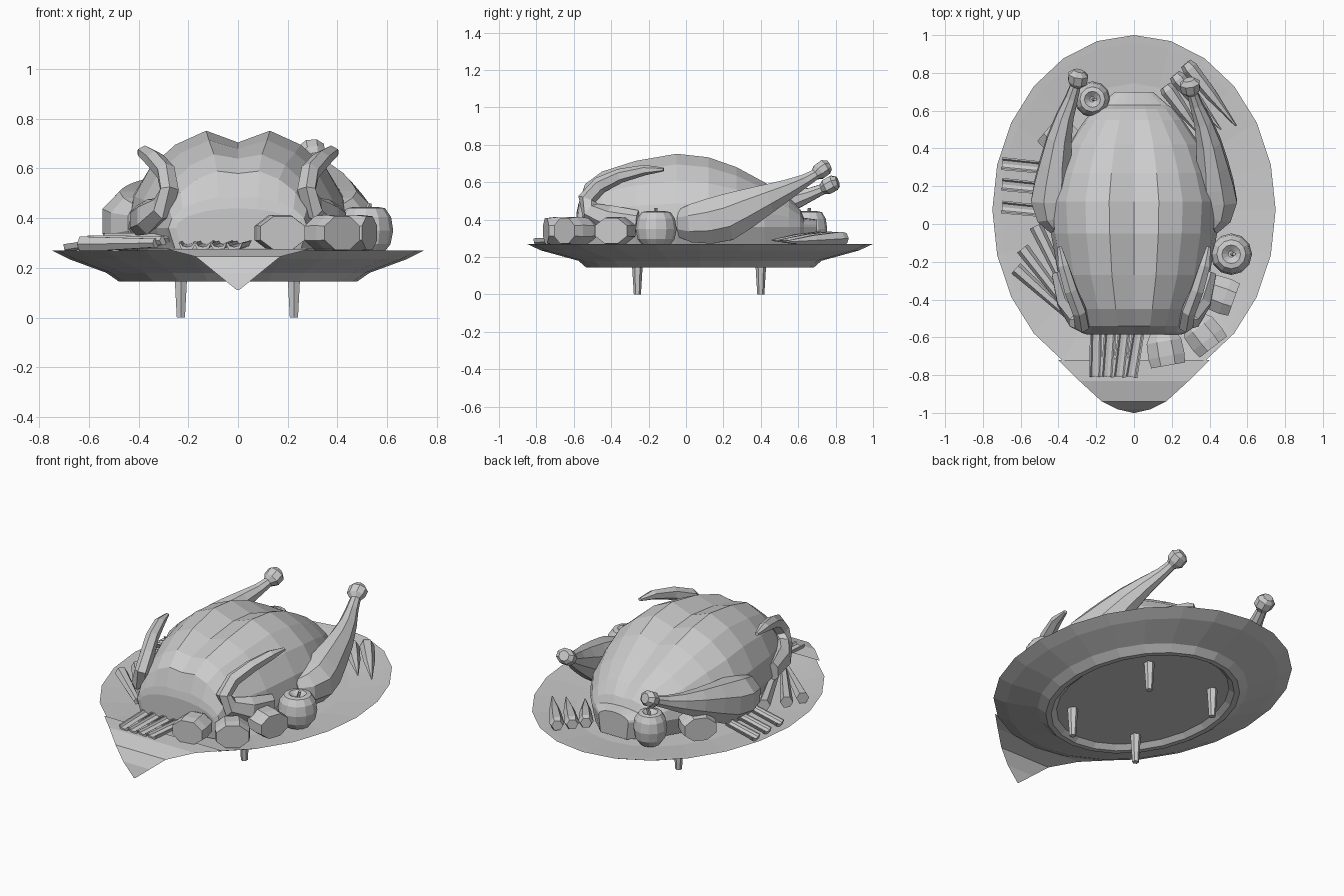
import bpy, math
from mathutils import Vector

old = bpy.data.objects.get("Cube")
if old:
    bpy.data.objects.remove(old, do_unlink=True)

GREY = (0.6, 0.6, 0.6, 1)
mat = bpy.data.materials.new("plain grey")
mat.use_nodes = True
mat.diffuse_color = GREY
mat.node_tree.nodes["Principled BSDF"].inputs["Base Color"].default_value = GREY


def skin(name, rings, caps=True, closed=True):
    """Join a series of equal point rings into one flat-shaded mesh."""
    n = len(rings[0])
    verts = [v for r in rings for v in r]
    faces = []
    for i in range(len(rings) - 1):
        for j in range(n if closed else n - 1):
            k = (j + 1) % n
            faces.append((i * n + j, i * n + k, (i + 1) * n + k, (i + 1) * n + j))
    if caps:
        faces.append(tuple(reversed(range(n))))
        faces.append(tuple(range(len(verts) - n, len(verts))))
    me = bpy.data.meshes.new(name)
    me.from_pydata(verts, [], faces)
    me.materials.append(mat)
    ob = bpy.data.objects.new(name, me)
    bpy.context.collection.objects.link(ob)
    bpy.context.view_layer.objects.active = ob
    bpy.ops.object.select_all(action='DESELECT')
    ob.select_set(True)
    bpy.ops.object.mode_set(mode='EDIT')
    bpy.ops.mesh.select_all(action='SELECT')
    bpy.ops.mesh.normals_make_consistent(inside=False)
    bpy.ops.object.mode_set(mode='OBJECT')
    return ob


def ngon(n, phase=0.5):
    return [(math.cos(2 * math.pi * (i + phase) / n),
             math.sin(2 * math.pi * (i + phase) / n)) for i in range(n)]


def lathe(name, cx, cy, rows, n):
    """Stack of ellipses given as (x radius, y radius, height)."""
    return skin(name, [[(cx + a * c, cy + b * s, z) for c, s in ngon(n, 0)]
                       for a, b, z in rows])


def tube(name, path, sizes, profile, ref=(0, 0, 1)):
    """Sweep a profile; sizes are (along ref, across ref) at each point."""
    pts = [Vector(p) for p in path]
    rings = []
    for i, p in enumerate(pts):
        t = (pts[min(i + 1, len(pts) - 1)] - pts[max(i - 1, 0)]).normalized()
        u = Vector(ref)
        u = (u - t * u.dot(t)).normalized()
        v = t.cross(u)
        a, b = sizes[i]
        rings.append([p + u * (a * x) + v * (b * y) for x, y in profile])
    return skin(name, rings)


# Platter with a raised foot ring and four pegs
lathe("platter", 0, 0.075, [
    (0.42, 0.55, 0.17), (0.45, 0.58, 0.145), (0.48, 0.61, 0.145),
    (0.53, 0.65, 0.18), (0.68, 0.85, 0.235), (0.75, 0.925, 0.27),
    (0.71, 0.885, 0.266), (0.52, 0.67, 0.24)], 24)
for x in (-0.23, 0.225):
    for y in (-0.26, 0.4):
        tube("platter_peg", [(x, y, 0), (x, y, 0.18)],
             [(0.019, 0.019), (0.03, 0.03)], ngon(6), (1, 0, 0))

# Napkin draped over the front rim
skin("napkin", [[(-w, y, z), (w, y, z)] for y, z, w in (
    (-0.72, 0.277, 0.40), (-0.83, 0.276, 0.29), (-0.94, 0.245, 0.17),
    (-0.98, 0.18, 0.09), (-1.0, 0.11, 0.004))], caps=False, closed=False)

# Bird body: arched sections along y with a groove down the breast
arch = [0, 17, 35, 53, 72, 90]
body = []
for y, w, top, groove in (
        (-0.585, 0.25, 0.44, 0), (-0.575, 0.28, 0.49, 0.01), (-0.54, 0.29, 0.60, 0.02),
        (-0.45, 0.33, 0.67, 0.03), (-0.27, 0.40, 0.73, 0.05), (-0.05, 0.44, 0.77, 0.065),
        (0.12, 0.45, 0.75, 0.06), (0.27, 0.41, 0.695, 0.05), (0.42, 0.35, 0.61, 0.04),
        (0.55, 0.26, 0.53, 0.02), (0.61, 0.21, 0.46, 0.01), (0.63, 0.18, 0.41, 0),
        (0.7, 0.1, 0.4, 0)):
    base = 0.36
    half = []
    for d in arch:
        a = math.radians(d)
        z = base + (top - base) * math.cos(a) - (groove if d == 0 else 0)
        half.append((w * math.sin(a), z))
    half.append((w * 0.88, 0.255))
    body.append([(x, y, z) for x, z in half] +
                [(-x, y, z) for x, z in reversed(half[1:])])
skin("bird_body", body)

# Drumsticks, one lifted higher than the other
for s, drop, push in ((1, 0, 0), (-1, 0.085, 0.045)):
    path, sizes = [], []
    for x, y, z, rx, rz in (
            (0.40, -0.03, 0.38, 0.05, 0.08), (0.425, 0.03, 0.38, 0.095, 0.11),
            (0.43, 0.12, 0.39, 0.125, 0.13), (0.425, 0.21, 0.41, 0.11, 0.135),
            (0.415, 0.31, 0.455, 0.09, 0.115), (0.395, 0.43, 0.51, 0.07, 0.085),
            (0.365, 0.54, 0.56, 0.05, 0.058), (0.33, 0.63, 0.605, 0.036, 0.038),
            (0.31, 0.69, 0.64, 0.03, 0.03), (0.30, 0.71, 0.655, 0.054, 0.046),
            (0.295, 0.745, 0.68, 0.056, 0.046), (0.29, 0.765, 0.69, 0.03, 0.03)):
        f = max(0, (y - 0.1) / 0.65)
        path.append((s * x, y + push * f, z - drop * f))
        sizes.append((rx, rz))
    tube("drumstick", path, sizes, ngon(8), (1, 0, 0))

# Folded wings: flat tip swept back, elbow at the front, thick upper part low
for s in (1, -1):
    tube("wing", [(s * x, y, z) for x, y, z in (
        (0.395, -0.12, 0.668), (0.375, -0.22, 0.665), (0.335, -0.35, 0.635),
        (0.29, -0.46, 0.585), (0.275, -0.53, 0.51), (0.305, -0.51, 0.44),
        (0.365, -0.41, 0.405), (0.41, -0.26, 0.39))],
        [(0.012, 0.01), (0.032, 0.028), (0.038, 0.038), (0.04, 0.045),
         (0.042, 0.048), (0.045, 0.058), (0.05, 0.072), (0.03, 0.06)],
        ngon(6), (1, 0, 0))

# Apples with a dimple and a stem
for x, y, r in ((0.515, -0.16, 0.11), (-0.22, 0.66, 0.095)):
    lathe("apple", x, y, [(r * k, r * k, 0.255 + h) for k, h in (
        (0.6, 0), (0.9, 0.04), (1, 0.095), (0.92, 0.15),
        (0.7, 0.185), (0.45, 0.19), (0.15, 0.165))], 12)
    tube("apple_stem", [(x, y, 0.41), (x + 0.015, y, 0.46)],
         [(0.008, 0.008), (0.01, 0.01)], ngon(5), (0, 1, 0))

# Cut potatoes lying with a flat face outward
for x, y, deg in ((0.165, -0.66, -80), (0.365, -0.58, -52),
                  (0.445, -0.37, -20), (-0.385, 0.45, 140)):
    d = Vector((math.cos(math.radians(deg)), math.sin(math.radians(deg)), 0))
    c = Vector((x, y, 0.34))
    tube("potato", [c + d * k for k in (-0.09, -0.04, 0.04, 0.09)],
         [(0.05, 0.07), (0.075, 0.1), (0.079, 0.105), (0.073, 0.098)], ngon(8))

# Celery sticks: shallow open gutters in two groups
outer = [(math.cos(math.radians(a)), math.sin(math.radians(a))) for a in range(90, 271, 45)]
gutter = outer + [(0.5 * x, 0.75 * y) for x, y in reversed(outer)]
celery = [((-0.7, y + 0.01, 0.295), (-0.5, y - 0.01, 0.325)) for y in (0.31, 0.2, 0.08)]
celery += [((-0.205 + 0.063 * i, -0.81, 0.3), (-0.2 + 0.075 * i, -0.56, 0.31))
           for i in range(4)]
for a, b in celery:
    tube("celery_stick", [a, b], [(0.032, 0.034), (0.03, 0.032)], gutter)

# Blunt carrots fanned out beside the bird
for a, b in (((-0.625, -0.235, 0.295), (-0.33, -0.5, 0.3)),
             ((-0.59, -0.13, 0.3), (-0.3, -0.51, 0.31)),
             ((-0.52, -0.01, 0.31), (-0.265, -0.53, 0.32))):
    tube("blunt_carrot", [a, b], [(0.036, 0.036), (0.02, 0.02)], ngon(6))

# Pointed carrots at the back
for a, b in (((0.275, 0.85, 0.3), (0.54, 0.52, 0.28)),
             ((0.215, 0.79, 0.3), (0.46, 0.5, 0.29)),
             ((0.165, 0.73, 0.3), (0.36, 0.46, 0.29))):
    a, b = Vector(a), Vector(b)
    tube("pointed_carrot", [a, a.lerp(b, 0.08), a.lerp(b, 0.5), b],
         [(0.032, 0.032), (0.042, 0.042), (0.032, 0.032), (0.004, 0.004)], ngon(6))
